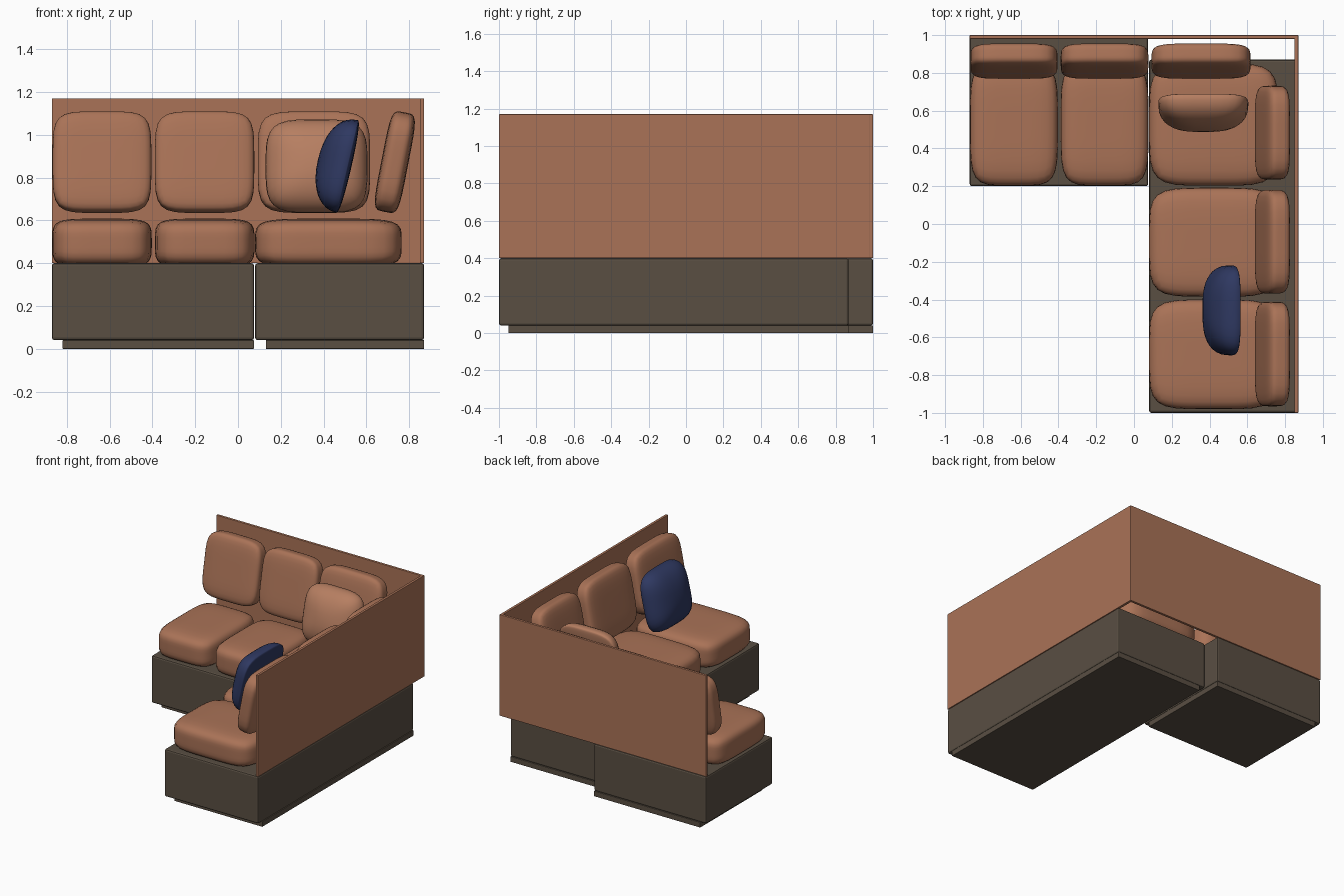
import bpy, bmesh
from math import radians
from mathutils import Vector

if "Cube" in bpy.data.objects:
    bpy.data.objects.remove(bpy.data.objects["Cube"])


def material(name, rgb):
    m = bpy.data.materials.new(name)
    m.diffuse_color = (*rgb, 1)
    m.use_nodes = True
    m.node_tree.nodes["Principled BSDF"].inputs["Base Color"].default_value = m.diffuse_color
    return m


BROWN = material("tan_leather", (0.40, 0.17, 0.095))
LIGHT = material("light_leather", (0.47, 0.21, 0.12))
GREY = material("dark_base", (0.10, 0.077, 0.055))
BLUE = material("navy_fabric", (0.028, 0.04, 0.12))


def box(name, lo, hi, mat, bevel):
    bm = bmesh.new()
    bmesh.ops.create_cube(bm, size=1)
    lo, hi = Vector(lo), Vector(hi)
    for v in bm.verts:
        v.co = (lo + hi) / 2 + v.co * (hi - lo)
    me = bpy.data.meshes.new(name)
    bm.to_mesh(me)
    bm.free()
    me.materials.append(mat)
    ob = bpy.data.objects.new(name, me)
    bpy.context.collection.objects.link(ob)
    mod = ob.modifiers.new("soft_edges", 'BEVEL')
    mod.width, mod.segments = bevel, 2


def padded(name, loc, half, mat, rot=(0, 0, 0), back=None, plan=5, side=5):
    """Superellipsoid pad; local z is the thickness, back = thickness below the rim."""
    bm = bmesh.new()
    bmesh.ops.create_cube(bm, size=2)
    bmesh.ops.subdivide_edges(bm, edges=bm.edges[:], cuts=9, use_grid_fill=True)
    for v in bm.verts:
        x, y, z = v.co
        r = (abs(x) ** plan + abs(y) ** plan) ** (1 / plan)
        s = (r ** side + abs(z) ** side) ** (1 / side)
        depth = half[2] if z > 0 or back is None else back
        v.co = (x / s * half[0], y / s * half[1], z / s * depth)
    for f in bm.faces:
        f.smooth = True
    me = bpy.data.meshes.new(name)
    bm.to_mesh(me)
    bm.free()
    me.materials.append(mat)
    ob = bpy.data.objects.new(name, me)
    ob.location = loc
    ob.rotation_euler = [radians(a) for a in rot]
    bpy.context.collection.objects.link(ob)


# base blocks and recessed plinths
box("base_left", (-0.87, 0.20, 0.04), (0.075, 1.0, 0.40), GREY, 0.012)
box("base_right", (0.08, -1.0, 0.04), (0.87, 0.87, 0.40), GREY, 0.012)
box("plinth_left", (-0.82, 0.25, 0), (0.075, 1.0, 0.04), GREY, 0.002)
box("plinth_right", (0.13, -0.95, 0), (0.87, 0.87, 0.04), GREY, 0.002)

# thin backing panels
box("back_panel", (-0.87, 0.98, 0.40), (0.87, 1.0, 1.17), BROWN, 0.003)
box("side_panel", (0.85, -1.0, 0.40), (0.87, 0.985, 1.17), BROWN, 0.003)

# seat cushions: x range, y range
seats = [((-0.868, -0.403), (0.203, 0.85)), ((-0.388, 0.077), (0.203, 0.85)),
         ((0.08, 0.765), (0.203, 0.85)), ((0.08, 0.765), (-0.385, 0.192)),
         ((0.08, 0.765), (-0.98, -0.40))]
for i, ((x0, x1), (y0, y1)) in enumerate(seats):
    padded(f"seat_cushion_{i + 1}", ((x0 + x1) / 2, (y0 + y1) / 2, 0.495),
           ((x1 - x0) / 2, (y1 - y0) / 2, 0.113), BROWN)

# leaning back cushions along the rear wall
for i, (x0, x1) in enumerate([(-0.866, -0.405), (-0.388, 0.076), (0.093, 0.617)]):
    padded(f"back_cushion_{i + 1}", ((x0 + x1) / 2, 0.862, 0.872),
           ((x1 - x0) / 2, 0.237, 0.063), BROWN, (79, 0, 0))

# leaning back cushions along the side wall
for i, (y0, y1) in enumerate([(0.235, 0.732), (-0.368, 0.18), (-0.965, -0.412)]):
    padded(f"side_cushion_{i + 1}", (0.733, (y0 + y1) / 2, 0.872),
           ((y1 - y0) / 2, 0.237, 0.063), BROWN, (79, 0, -90))

# loose throw pillows, domed front and flat back
padded("corner_pillow", (0.367, 0.635, 0.852), (0.238, 0.222, 0.14), LIGHT,
       (77, 0, 0), back=0.02, plan=4, side=2.2)
padded("blue_pillow", (0.51, -0.457, 0.852), (0.238, 0.222, 0.14), BLUE,
       (77, 0, -90), back=0.02, plan=4, side=2.2)
